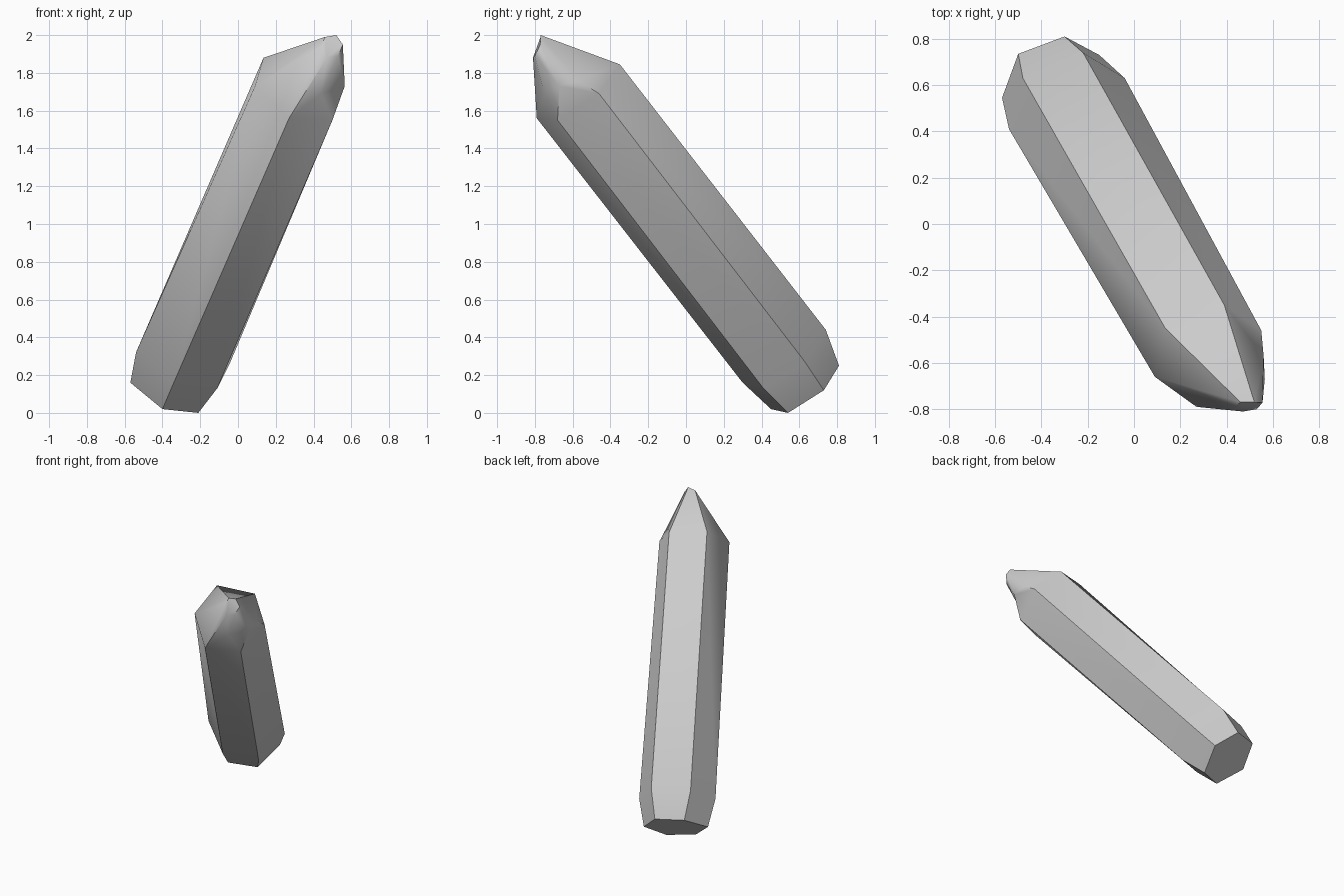
import bpy
import bmesh
import math
from mathutils import Vector

# Remove the default cube only
default_cube = bpy.data.objects.get("Cube")
if default_cube:
    bpy.data.objects.remove(default_cube, do_unlink=True)


def make_material(name, colour):
    """Create a plain material with one flat colour."""
    material = bpy.data.materials.new(name)
    material.use_nodes = True
    material.diffuse_color = colour
    shader = material.node_tree.nodes["Principled BSDF"]
    shader.inputs["Base Color"].default_value = colour
    shader.inputs["Roughness"].default_value = 0.6
    return material


def add_ring(mesh_builder, points):
    """Add one six-sided cross-section and return its vertices."""
    return [mesh_builder.verts.new(Vector(point)) for point in points]


def bridge(mesh_builder, lower, upper, sides):
    """Join two cross-sections with a band of four-sided faces."""
    for side in sides:
        following = (side + 1) % len(lower)
        mesh_builder.faces.new((lower[side], lower[following],
                                upper[following], upper[side]))


crystal_grey = make_material("crystal grey", (0.6, 0.6, 0.6, 1.0))
builder = bmesh.new()

# Cross-sections of the leaning shaft, each starting at its lowest corner
foot = add_ring(builder, [
    (-.21, .54, 0), (-.40, .45, .02), (-.57, .545, .16),
    (-.50, .735, .265), (-.30, .81, .25), (-.15, .73, .12)])
lower_shoulder = add_ring(builder, [
    (-.11, .41, .13), (-.34, .30, .16), (-.54, .41, .32),
    (-.48, .63, .45), (-.22, .74, .44), (-.04, .63, .27)])
upper_shoulder = add_ring(builder, [
    (.50, -.68, 1.55), (.27, -.79, 1.56), (.09, -.66, 1.73),
    (.135, -.45, 1.88), (.39, -.35, 1.845), (.55, -.46, 1.69)])
tip = add_ring(builder, [
    (.53, -.80, 1.89), (.47, -.81, 1.88), (.44, -.785, 1.94),
    (.46, -.77, 1.99), (.52, -.77, 2), (.555, -.772, 1.95)])

# Extra corners on the chipped side of the point
chip_front, chip_side, chip_back = add_ring(builder, [
    (.44, -.75, 1.69), (.565, -.67, 1.73), (.56, -.57, 1.76)])

# Flat ends, tapered foot and long shaft
all_sides = range(len(foot))
builder.faces.new(foot)
builder.faces.new(tip)
bridge(builder, foot, lower_shoulder, all_sides)
bridge(builder, lower_shoulder, upper_shoulder, all_sides)

# Regular sides of the point
bridge(builder, upper_shoulder, tip, (1, 2, 3))

# Chipped sides of the point
shoulder_low, shoulder_front = upper_shoulder[:2]
shoulder_back, shoulder_side = upper_shoulder[-2:]
tip_low, tip_front = tip[:2]
tip_back, tip_side = tip[-2:]
for corners in (
    (shoulder_front, chip_front, tip_front),
    (chip_front, tip_low, tip_front),
    (shoulder_front, shoulder_low, chip_front),
    (shoulder_low, chip_side, chip_front),
    (chip_front, chip_side, tip_low),
    (chip_side, tip_side, tip_low),
    (shoulder_low, shoulder_side, chip_side),
    (shoulder_side, chip_back, chip_side),
    (chip_side, chip_back, tip_side),
    (shoulder_side, shoulder_back, chip_back),
    (shoulder_back, tip_back, chip_back),
    (chip_back, tip_back, tip_side),
):
    builder.faces.new(corners)

bmesh.ops.recalc_face_normals(builder, faces=builder.faces[:])

# Finished crystal
mesh = bpy.data.meshes.new("crystal_shard")
builder.to_mesh(mesh)
builder.free()
mesh.materials.append(crystal_grey)
crystal = bpy.data.objects.new("crystal_shard", mesh)
bpy.context.collection.objects.link(crystal)

# Soft point and foot, crisp long edges
bpy.ops.object.select_all(action="DESELECT")
crystal.select_set(True)
bpy.context.view_layer.objects.active = crystal
bpy.ops.object.shade_smooth_by_angle(angle=math.radians(40))
